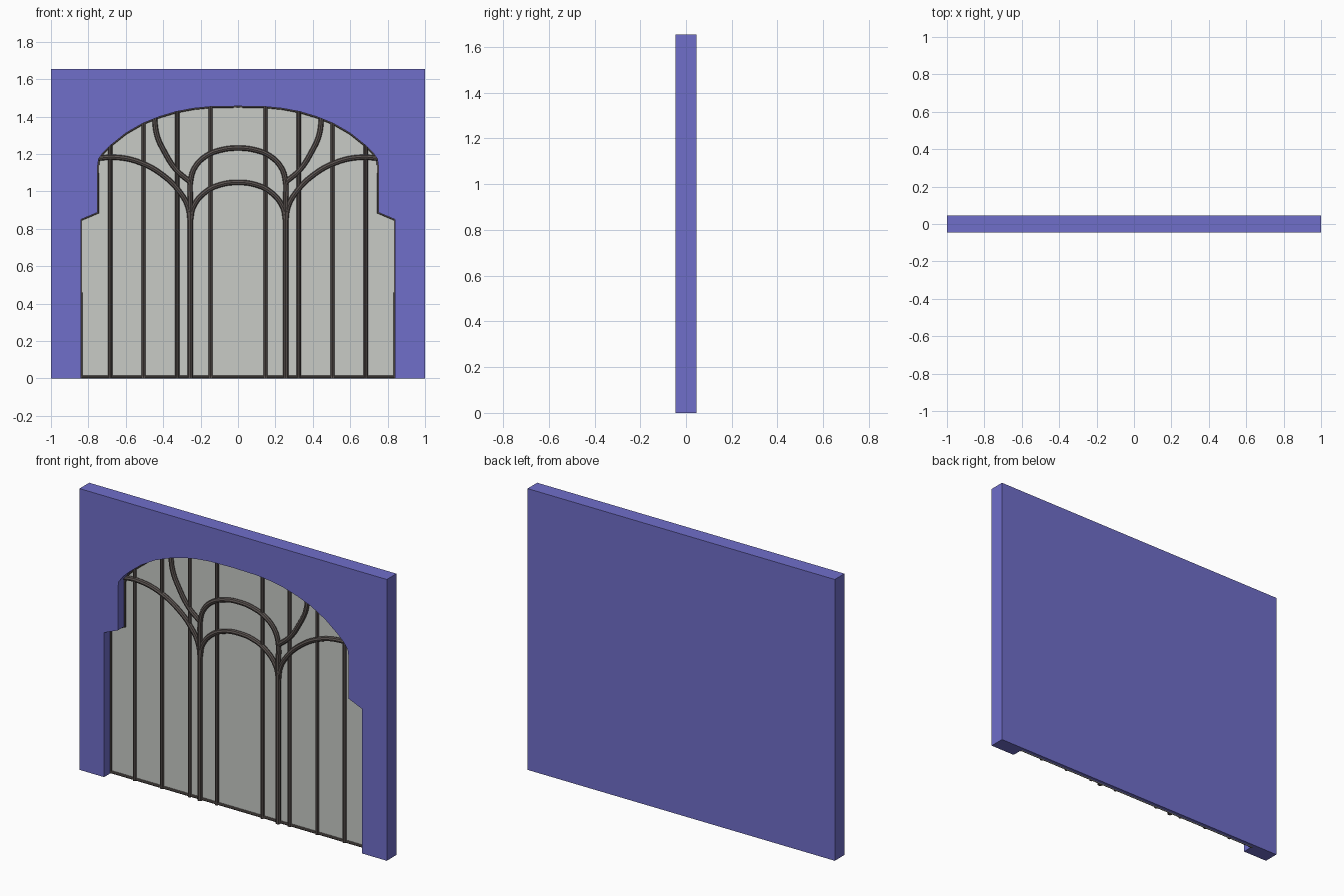
import bpy
import bmesh

cube = bpy.data.objects.get("Cube")
if cube:
    bpy.data.objects.remove(cube, do_unlink=True)

FRONT, BACK, GLASS = -0.045, 0.045, 0.02
HEIGHT = 1.655


def material(name, rgb):
    mat = bpy.data.materials.new(name)
    mat.use_nodes = True
    mat.diffuse_color = (*rgb, 1)
    mat.node_tree.nodes["Principled BSDF"].inputs["Base Color"].default_value = (*rgb, 1)
    return mat


blue = material("wall blue", (0.162, 0.156, 0.59))
pale = material("pale glass", (0.58, 0.595, 0.565))
bronze = material("dark bronze", (0.105, 0.088, 0.082))


def slab(name, outline, y0, y1, mat):
    """Extrude an x-z outline from y0 back to y1."""
    bm = bmesh.new()
    face = bm.faces.new([bm.verts.new((x, y0, z)) for x, z in outline])
    ext = bmesh.ops.extrude_face_region(bm, geom=[face])
    verts = [v for v in ext["geom"] if isinstance(v, bmesh.types.BMVert)]
    bmesh.ops.translate(bm, verts=verts, vec=(0, y1 - y0, 0))
    bmesh.ops.recalc_face_normals(bm, faces=bm.faces)
    mesh = bpy.data.meshes.new(name)
    bm.to_mesh(mesh)
    bm.free()
    mesh.materials.append(mat)
    obj = bpy.data.objects.new(name, mesh)
    bpy.context.collection.objects.link(obj)
    return obj


def bar(name, points, radius, y, smooth=True):
    """Round bar following x-z points, turned into a mesh."""
    curve = bpy.data.curves.new(name, "CURVE")
    curve.dimensions = "3D"
    curve.bevel_depth = radius
    curve.bevel_resolution = 2
    curve.use_fill_caps = True
    curve.resolution_u = 6
    if smooth:
        spline = curve.splines.new("BEZIER")
        spline.bezier_points.add(len(points) - 1)
        for p, (x, z) in zip(spline.bezier_points, points):
            p.co = (x, y, z)
            p.handle_left_type = p.handle_right_type = "AUTO"
    else:
        spline = curve.splines.new("POLY")
        spline.points.add(len(points) - 1)
        for p, (x, z) in zip(spline.points, points):
            p.co = (x, y, z, 1)
    curve.materials.append(bronze)
    obj = bpy.data.objects.new(name, curve)
    bpy.context.collection.objects.link(obj)
    bpy.ops.object.select_all(action="DESELECT")
    obj.select_set(True)
    bpy.context.view_layer.objects.active = obj
    bpy.ops.object.convert(target="MESH")
    bpy.ops.object.shade_smooth_by_angle()
    return obj


def mirrored(half):
    """Right-hand points up to the centre line, continued on the other side."""
    return half + [(-x, z) for x, z in reversed(half) if x > 0]


# Opening outline: stepped jambs below a flattened arch
jamb = [(0.84, 0), (0.84, 0.85), (0.75, 0.888)]
arch = [(0.75, 1.14), (0.745, 1.175), (0.72, 1.21), (0.68, 1.248), (0.6, 1.312),
        (0.508, 1.365), (0.42, 1.4), (0.33, 1.427), (0.24, 1.444), (0.15, 1.453), (0, 1.456)]
opening = mirrored(jamb + arch)

# Wall surround, backing and pane
slab("wall_surround", opening + [(-1, 0), (-1, HEIGHT), (1, HEIGHT), (1, 0)], FRONT, BACK, blue)
slab("wall_backing", opening, GLASS + 0.006, BACK, blue)
slab("glass_pane", opening, GLASS, GLASS + 0.006, pale)

# Thin frame and bottom rail
bar("opening_frame", opening, 0.008, GLASS - 0.003, smooth=False)
bar("bottom_rail", [(-0.84, 0.008), (0.84, 0.008)], 0.008, GLASS - 0.003, smooth=False)

# Straight upright bars, mirrored
uprights = [(0.148, 1.46), (0.325, 1.435), (0.505, 1.37), (0.683, 1.25)]
ribs = {
    "side_arch": [(0.255, 0.84), (0.268, 0.92), (0.31, 0.995), (0.39, 1.078),
                  (0.524, 1.155), (0.66, 1.183), (0.76, 1.176)],
    "rising_branch": [(0.255, 1.05), (0.33, 1.115), (0.395, 1.215), (0.433, 1.3), (0.448, 1.41)],
}
for sign, side in ((1, "left"), (-1, "right")):
    for i, (x, top) in enumerate(uprights):
        bar(f"upright_{side}_{i + 1}", [(sign * x, 0), (sign * x, top)], 0.011, GLASS - 0.004, False)
    bar(f"trunk_{side}", [(sign * 0.255, 0), (sign * 0.255, 1.0)], 0.014, GLASS - 0.01, False)
    for name, pts in ribs.items():
        bar(f"{name}_{side}", [(sign * x, z) for x, z in pts], 0.014, GLASS - 0.008)

# Central arches springing from the trunks
bar("lower_centre_arch", mirrored([(0.255, 0.84), (0.238, 0.92), (0.17, 1.0), (0.09, 1.037), (0, 1.048)]),
    0.014, GLASS - 0.008)
bar("upper_centre_arch", mirrored([(0.255, 0.93), (0.253, 1.06), (0.23, 1.13), (0.17, 1.19),
                                   (0.09, 1.222), (0, 1.232)]), 0.014, GLASS - 0.008)
